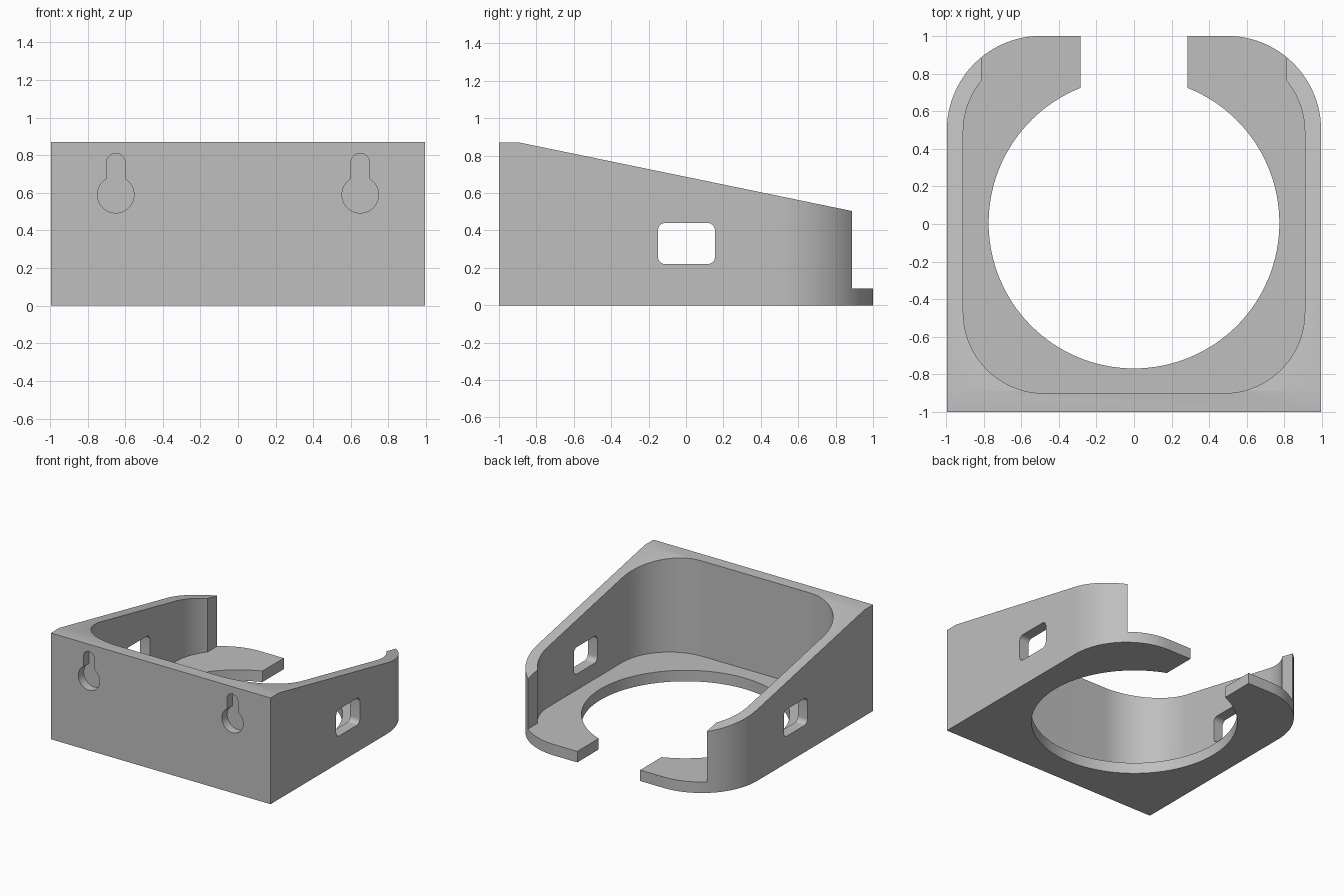
import bpy, bmesh
from math import sin, cos, radians, degrees, acos, asin, sqrt

cube = bpy.data.objects.get("Cube")
if cube:
    bpy.data.objects.remove(cube, do_unlink=True)

gray = bpy.data.materials.new("plain gray")
gray.use_nodes = True
color = (0.52, 0.52, 0.52, 1)
gray.diffuse_color = color
gray.node_tree.nodes["Principled BSDF"].inputs["Base Color"].default_value = color


def arc(cx, cy, r, start, end, steps=24):
    angles = [radians(start + (end - start) * i / steps) for i in range(steps + 1)]
    return [(cx + r * cos(a), cy + r * sin(a)) for a in angles]


def rounded_rect(x0, x1, y0, y1, r):
    return (arc(x1 - r, y0 + r, r, -90, 0, 8) + arc(x1 - r, y1 - r, r, 0, 90, 8)
            + arc(x0 + r, y1 - r, r, 90, 180, 8) + arc(x0 + r, y0 + r, r, 180, 270, 8))


def mirrored(half):
    """Close a right-hand outline with its reflection across x = 0."""
    return half + [(-x, y) for x, y in reversed(half)]


def prism(name, outline, axis, low, high):
    """Extrude a 2D outline along the given axis."""
    place = {"x": lambda u, v, w: (w, u, v),
             "y": lambda u, v, w: (u, w, v),
             "z": lambda u, v, w: (u, v, w)}[axis]
    bm = bmesh.new()
    ends = [[bm.verts.new(place(u, v, w)) for u, v in outline] for w in (low, high)]
    for ring in ends:
        bm.faces.new(ring)
    count = len(outline)
    for i in range(count):
        j = (i + 1) % count
        bm.faces.new((ends[0][i], ends[0][j], ends[1][j], ends[1][i]))
    bmesh.ops.recalc_face_normals(bm, faces=bm.faces)
    mesh = bpy.data.meshes.new(name)
    bm.to_mesh(mesh)
    bm.free()
    mesh.materials.append(gray)
    obj = bpy.data.objects.new(name, mesh)
    bpy.context.collection.objects.link(obj)
    return obj


def combine(target, tool, operation="DIFFERENCE"):
    tool.hide_render = True
    mod = target.modifiers.new(tool.name, "BOOLEAN")
    mod.operation = operation
    mod.solver = "EXACT"
    mod.object = tool
    bpy.context.view_layer.objects.active = target
    bpy.ops.object.modifier_apply(modifier=mod.name)
    bpy.data.objects.remove(tool, do_unlink=True)


# Outer shell: square front corners, rounded back corners
holder = prism("wall_holder", mirrored([(0.995, -1)] + arc(0.495, 0.5, 0.5, 0, 90)),
               "z", 0, 1)

# Sloping top edge
side = [(-1.1, -0.1), (1.1, -0.1), (1.1, 0.46), (-0.89, 0.87), (-1.1, 0.87)]
side[0], side[1] = (-1.1, 0), (1.1, 0)
combine(holder, prism("side_profile", side, "x", -1.2, 1.2), "INTERSECT")

# Cavity above the floor, open at the back
r, cx, open_x = 0.43, 0.478, 0.81
stop = degrees(acos((open_x - cx) / r))
cavity = arc(cx, -0.47, r, -90, 0) + arc(cx, 0.49, r, 0, stop) + [(open_x, 1.2)]
combine(holder, prism("cavity", mirrored(cavity), "z", 0.09, 1.5))

# Round floor opening with a gap at the back
r, gap = 0.773, 0.285
ring = arc(0, 0.005, r, -90, degrees(acos(gap / r)), 56)[1:]
opening = [(0, 0.005 - r)] + ring + [(gap, 1.2)]
opening += [(-x, y) for x, y in reversed(opening[1:])]
combine(holder, prism("floor_opening", opening, "z", -0.2, 0.3))

# Rounded window through both side walls
combine(holder, prism("side_windows", rounded_rect(-0.15, 0.155, 0.22, 0.44, 0.04),
                      "x", -1.2, 1.2))

# Blind keyhole pockets in the front
r, slot = 0.097, 0.049
half_angle = degrees(asin(slot / r))
for x in (-0.65, 0.65):
    keyhole = (arc(x, 0.59, r, 90 + half_angle, 450 - half_angle, 40)
               + arc(x, 0.81 - slot, slot, 0, 180, 16))
    combine(holder, prism("keyhole", keyhole, "y", -1.1, -0.93))

# Smooth curves with crisp edges
for obj in bpy.context.selected_objects:
    obj.select_set(False)
holder.select_set(True)
bpy.context.view_layer.objects.active = holder
bpy.ops.object.shade_smooth_by_angle(angle=radians(25))
